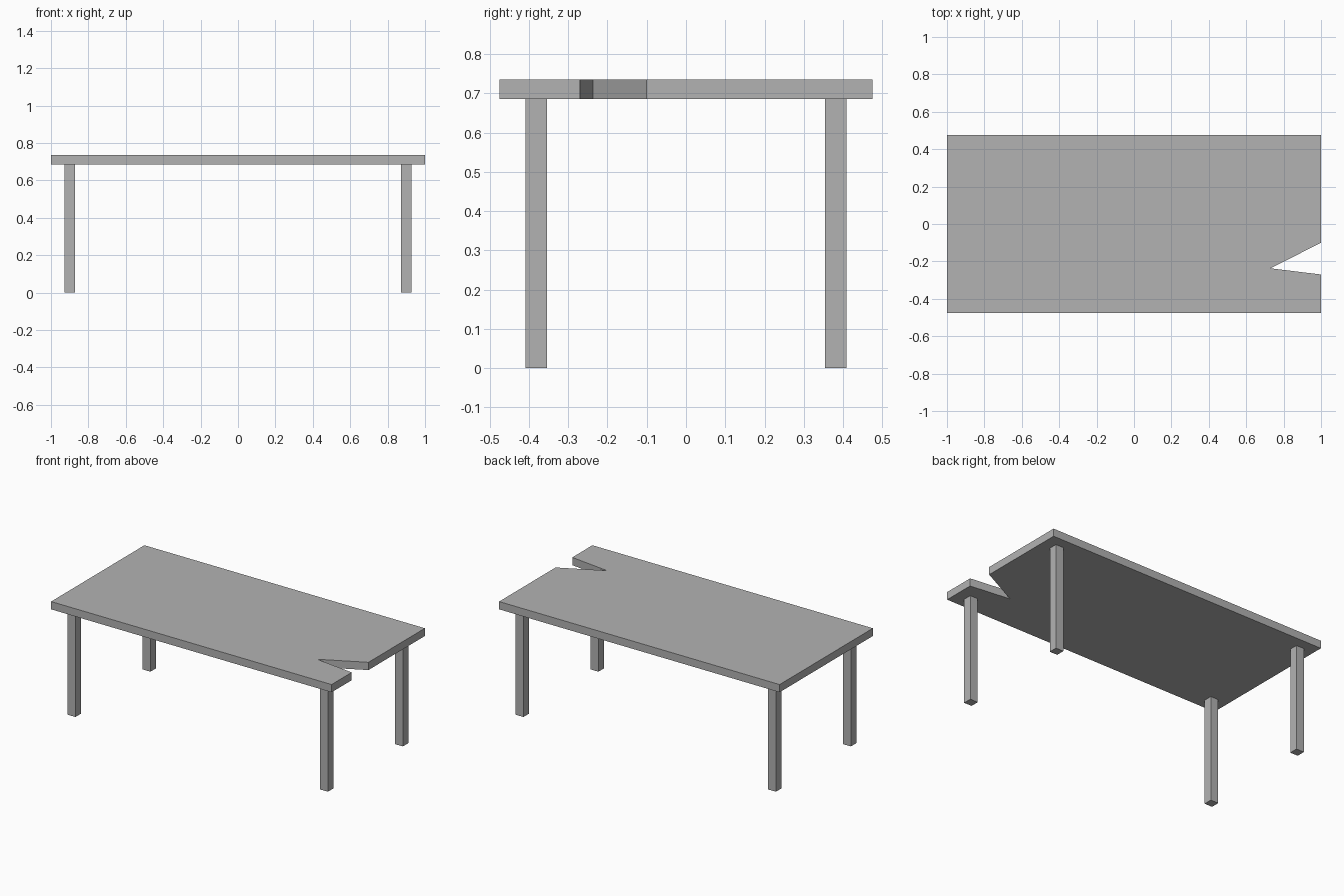
import bpy
import bmesh

LEG_HEIGHT = 0.685
TOP_HEIGHT = 0.735
LEG_WIDTH = 0.055

cube = bpy.data.objects.get("Cube")
if cube:
    bpy.data.objects.remove(cube, do_unlink=True)

# Single grey material
grey = bpy.data.materials.new("plain_grey")
grey.use_nodes = True
colour = (0.448, 0.448, 0.448, 1.0)
grey.diffuse_color = colour
grey.node_tree.nodes["Principled BSDF"].inputs["Base Color"].default_value = colour


def prism(name, outline, bottom, top):
    """Extrude a flat outline upwards into a solid."""
    bm = bmesh.new()
    base = bm.faces.new([bm.verts.new((x, y, bottom)) for x, y in outline])
    extruded = bmesh.ops.extrude_face_region(bm, geom=[base], use_keep_orig=True)
    raised = [v for v in extruded["geom"] if isinstance(v, bmesh.types.BMVert)]
    bmesh.ops.translate(bm, verts=raised, vec=(0, 0, top - bottom))
    bmesh.ops.recalc_face_normals(bm, faces=bm.faces)
    mesh = bpy.data.meshes.new(name)
    bm.to_mesh(mesh)
    bm.free()
    mesh.materials.append(grey)
    obj = bpy.data.objects.new(name, mesh)
    bpy.context.collection.objects.link(obj)
    return obj


# Table top with a wedge-shaped notch in its left end
prism("table_top", [
    (-1, -0.475), (1, -0.475), (1, -0.27), (0.73, -0.237),
    (1, -0.10), (1, 0.475), (-1, 0.475),
], LEG_HEIGHT, TOP_HEIGHT)

# Four square legs set in from the corners
h = LEG_WIDTH / 2
for side, x in (("right", -0.9), ("left", 0.9)):
    for end, y in (("front", -0.382), ("back", 0.382)):
        square = [(x - h, y - h), (x + h, y - h), (x + h, y + h), (x - h, y + h)]
        prism(f"{end}_{side}_leg", square, 0, LEG_HEIGHT)
